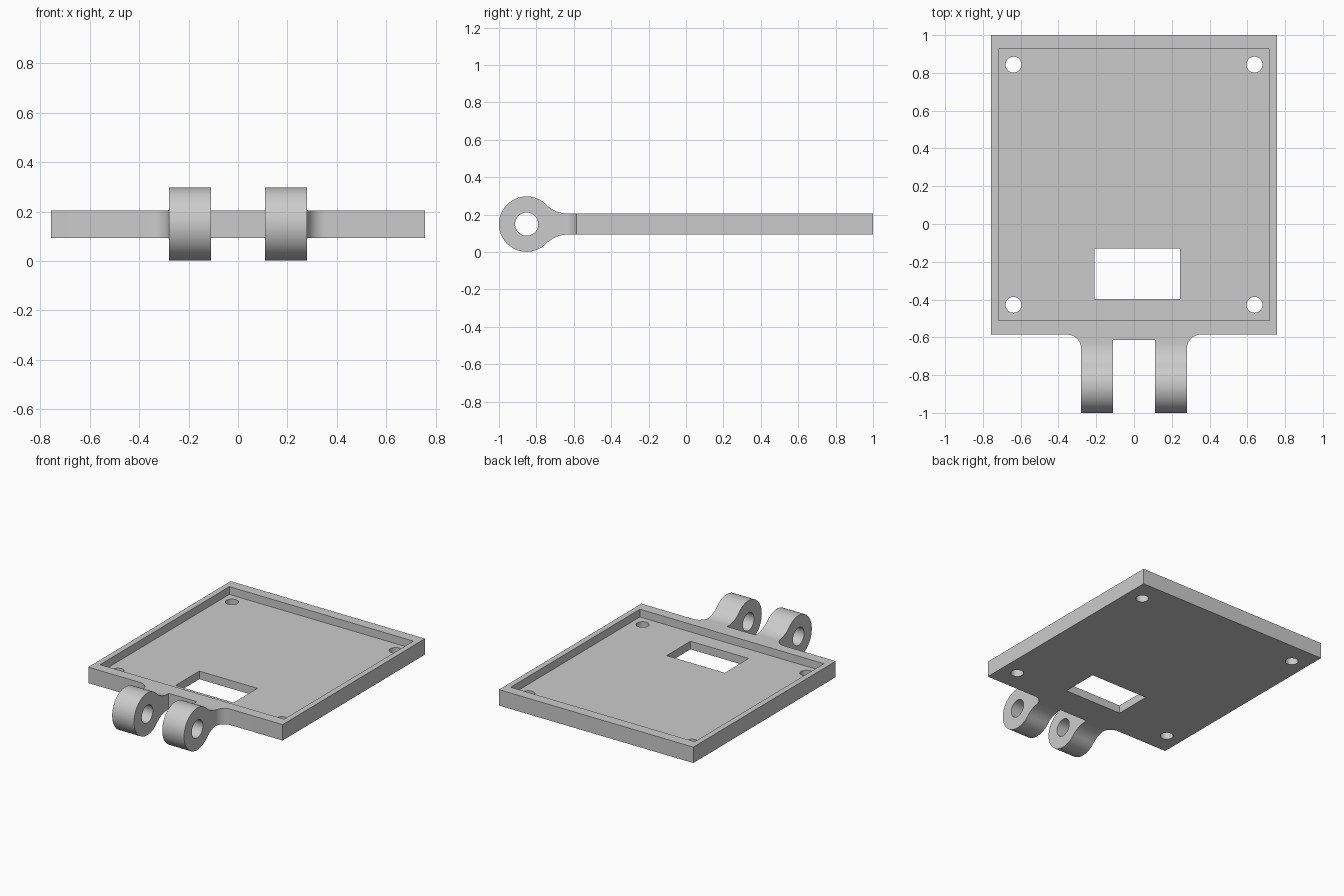
import bpy, bmesh
from math import sin, cos, pi, atan2, sqrt, radians
from mathutils import Vector

cube = bpy.data.objects.get("Cube")
if cube:
    bpy.data.objects.remove(cube, do_unlink=True)

grey = bpy.data.materials.new("light grey")
grey.use_nodes = True
grey.diffuse_color = (0.6, 0.6, 0.6, 1)
grey.node_tree.nodes["Principled BSDF"].inputs["Base Color"].default_value = (0.6, 0.6, 0.6, 1)


def arc(cx, cy, r, a0, a1, n):
    return [(cx + r * cos(a0 + (a1 - a0) * i / n),
             cy + r * sin(a0 + (a1 - a0) * i / n)) for i in range(n + 1)]


def prism(name, outline, low, high, axis="z"):
    """Extrude a closed outline, given in (x, y) along z or (y, z) along x."""
    bm = bmesh.new()
    place = (lambda a, b: (a, b, low)) if axis == "z" else (lambda a, b: (low, a, b))
    face = bm.faces.new([bm.verts.new(place(a, b)) for a, b in outline])
    out = bmesh.ops.extrude_face_region(bm, geom=[face])
    step = Vector((0, 0, high - low)) if axis == "z" else Vector((high - low, 0, 0))
    bmesh.ops.translate(bm, vec=step, verts=[g for g in out["geom"] if isinstance(g, bmesh.types.BMVert)])
    bmesh.ops.recalc_face_normals(bm, faces=bm.faces[:])
    mesh = bpy.data.meshes.new(name)
    bm.to_mesh(mesh)
    bm.free()
    mesh.materials.append(grey)
    obj = bpy.data.objects.new(name, mesh)
    bpy.context.collection.objects.link(obj)
    return obj


def rect(x0, x1, y0, y1):
    return [(x0, y0), (x1, y0), (x1, y1), (x0, y1)]


def circle(cx, cy, r, n=48):
    return arc(cx, cy, r, 0, 2 * pi, n)[:-1]


def combine(target, tool, operation):
    """Apply a boolean and discard the tool."""
    bpy.ops.object.select_all(action="DESELECT")
    bpy.context.view_layer.objects.active = target
    target.select_set(True)
    mod = target.modifiers.new("combine", "BOOLEAN")
    mod.operation, mod.solver, mod.object = operation, "EXACT", tool
    bpy.ops.object.modifier_apply(modifier=mod.name)
    bpy.data.objects.remove(tool, do_unlink=True)


# Main dimensions
MID, HALF = 0.149, 0.056
BOTTOM, TOP, FLOOR = MID - HALF, MID + HALF, 0.15
FRONT, ROOT = -0.585, -0.55
PIN_Y, EYE_R, BLEND_R = -0.852, 0.148, 0.165

# Hinge side profile: round eye blended into the plate thickness
blend_y = PIN_Y + sqrt((EYE_R + BLEND_R) ** 2 - (HALF + BLEND_R) ** 2)
tilt = atan2(HALF + BLEND_R, blend_y - PIN_Y)
upper = [(ROOT, TOP)]
upper += arc(blend_y, MID + HALF + BLEND_R, BLEND_R, -pi / 2, tilt - pi, 14)
upper += arc(PIN_Y, MID, EYE_R, tilt, pi, 36)[1:]
lower = [(y, 2 * MID - z) for y, z in reversed(upper[:-1])]
hinge = prism("hinge_lugs", upper + lower, -0.5, 0.5, "x")

# Hinge plan: two lugs with filleted outer roots and a notch between
INNER, OUTER, FILLET = 0.11, 0.28, 0.075
half_plan = [(INNER, -0.615), (INNER, -1.1), (OUTER, -1.1)]
half_plan += arc(OUTER + FILLET, FRONT - FILLET, FILLET, pi, pi / 2, 12)
half_plan += [(OUTER + FILLET, ROOT)]
plan = half_plan + [(-x, y) for x, y in reversed(half_plan)]
combine(hinge, prism("plan_cutter", plan, -0.1, 0.5), "INTERSECT")

# Plate joined to the hinge
plate = prism("hinged_tray", rect(-0.757, 0.757, FRONT, 1), BOTTOM, TOP)
combine(plate, hinge, "UNION")

# Shallow recess, window, corner screw holes and pin bore
combine(plate, prism("recess", rect(-0.717, 0.717, -0.511, 0.927), FLOOR, 0.4), "DIFFERENCE")
combine(plate, prism("window", rect(-0.21, 0.243, -0.397, -0.131), -0.1, 0.4), "DIFFERENCE")
for x in (-0.638, 0.638):
    for y in (-0.428, 0.844):
        combine(plate, prism("screw_hole", circle(x, y, 0.042), -0.1, 0.4), "DIFFERENCE")
combine(plate, prism("pin_bore", circle(PIN_Y, MID, 0.062), -0.5, 0.5, "x"), "DIFFERENCE")

# Smooth the curved walls, keep the edges crisp
bpy.ops.object.select_all(action="DESELECT")
plate.select_set(True)
bpy.context.view_layer.objects.active = plate
bpy.ops.object.shade_smooth_by_angle(angle=radians(30))
